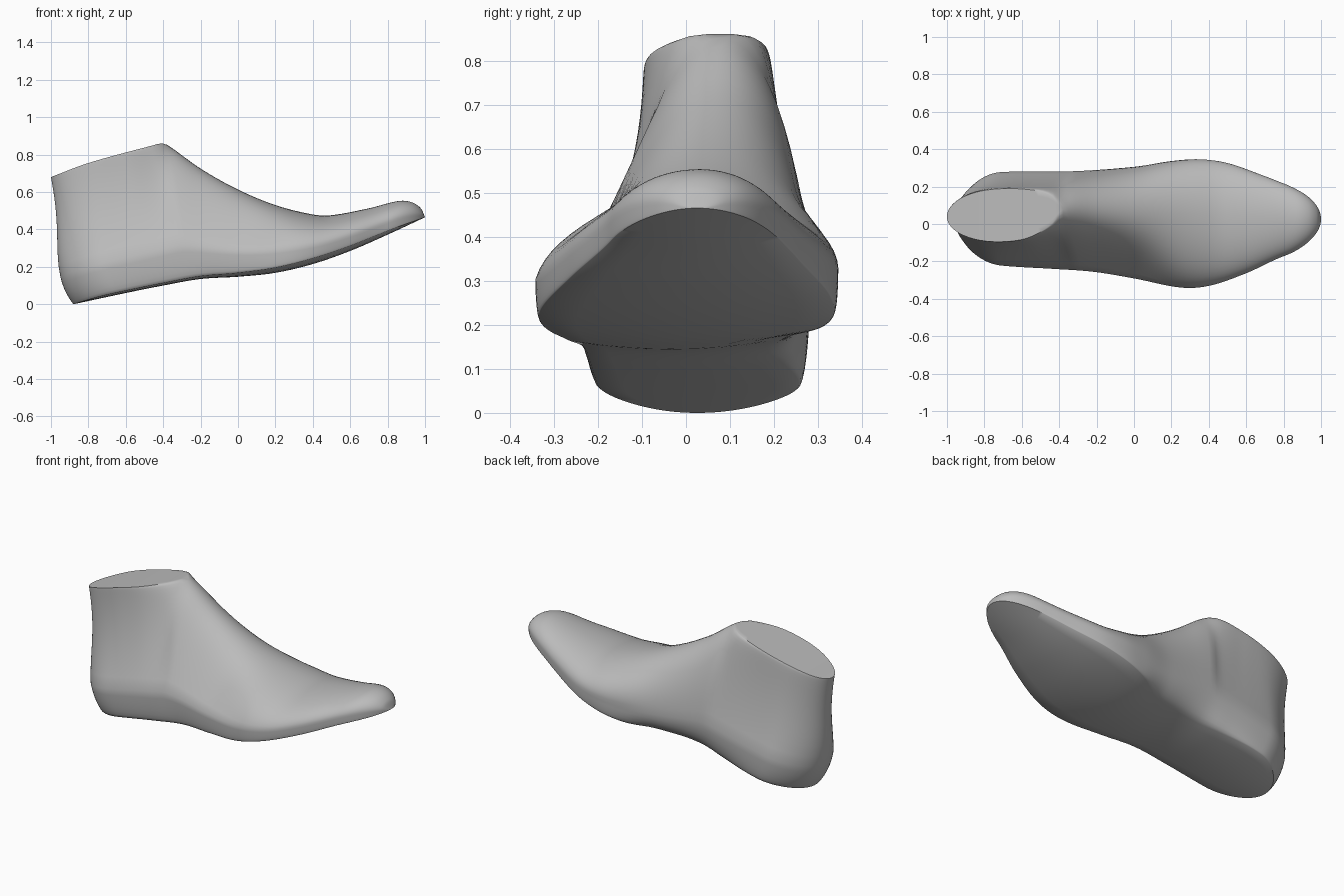
import bpy
import bmesh
from math import sin, cos, pi, sqrt

if "Cube" in bpy.data.objects:
    bpy.data.objects.remove(bpy.data.objects["Cube"], do_unlink=True)

STATIONS, SIDE, SPAN = 110, 14, 8
BACK, FRONT = -0.88, 1.0
AXIS = 0.025
PLATE = 0.142


def curve(*pts):
    """Smooth function through a few (position, value) points."""
    def slope(i):
        a, b = pts[max(i - 1, 0)], pts[min(i + 1, len(pts) - 1)]
        return (b[1] - a[1]) / (b[0] - a[0])

    def value(x):
        if x <= pts[0][0]:
            return pts[0][1]
        for i in range(len(pts) - 1):
            (x0, y0), (x1, y1) = pts[i], pts[i + 1]
            if x <= x1:
                w = x1 - x0
                t = (x - x0) / w
                h = t * t * (3 - 2 * t)
                bend = t * (1 - t) * w * ((1 - t) * slope(i) - t * slope(i + 1))
                return y0 + (y1 - y0) * h + bend
        return pts[-1][1]
    return value


# Side profiles: sole line, ridge line, and how far the ridge leans back
sole = curve((-.88, 0), (-.6, .06), (-.4, .1), (-.2, .135), (0, .147), (.2, .168),
             (.4, .215), (.6, .285), (.8, .372), (1, .465))
ridge = curve((-1, .68), (-.8, .755), (-.46, .848), (-.4, .86), (-.36, .84), (-.2, .725), (0, .613),
              (.2, .53), (.4, .48), (.5, .476), (.7, .513), (.86, .552), (.93, .545),
              (.98, .51), (1, .465))
lean = curve((-.88, -.12), (-.3, -.1), (.1, 0), (1, 0))
sole_lift = curve((-.88, .012), (-.2, .015), (.3, .03), (.7, .025), (1, .01))

# Plan outlines of the inner (+y) and outer (-y) sides
inner = curve((-.88, .25), (-.65, .278), (-.3, .282), (0, .305), (.2, .335), (.35, .345),
              (.5, .325), (.7, .255), (.85, .2), (1, .175))
outer = curve((-.88, -.19), (-.65, -.223), (-.4, -.24), (-.2, -.255), (0, -.29),
              (.25, -.34), (.4, -.33), (.6, -.262), (.8, -.172), (1, -.12))
inner_edge = curve((-.88, .9), (-.6, .9), (-.4, .76), (-.25, .62), (0, .64), (.18, .9),
                   (.35, .97), (1, .98))
outer_edge = curve((-.88, .9), (-.2, .92), (.2, .97), (1, .98))

# Fullness of the instep and toe, widest height, and centre of the ridge
inner_full = curve((-.3, .88), (0, 1), (.2, 1.06), (.6, 1), (1, .97))
outer_full = curve((-.3, .56), (0, .65), (.3, .92), (1, .98))
widest = curve((-.88, .22), (0, .27), (.3, .3), (1, .35))
crest = curve((-1, .04), (-.6, .052), (-.4, .078), (0, .06), (.5, .05), (1, AXIS))


def rounding(s):
    back = min(1, (s - BACK) / .22)
    toe = min(1, (FRONT - s) / .2)
    return sqrt(max(0, 1 - (1 - back) ** 2)) * sqrt(max(0, 1 - (1 - toe) ** 2))


def section(s):
    """Closed ring: sole, inner side, top, outer side."""
    top_x = s + lean(s)
    low, high = sole(s), ridge(top_x)
    rnd = rounding(s)
    lift = sole_lift(s) * rnd ** 2
    q = (top_x + .7) / .3
    open_top = sqrt(max(0, 1 - abs(q) ** 2.15))
    closing = (1 - open_top) ** .82 if q > 0 else 0
    middle = crest(top_x)
    tm = widest(s)
    bulge = -.42 * max(0, 1 - (s - BACK) / .5)

    def place(y, t):
        x = s + (top_x - s) * t + bulge * t * (1 - t) ** 3
        return (x, y, low + lift + (high - low - lift) * t)

    def side(outline, edge, full, cone, sign):
        wide = AXIS + (outline(s) - AXIS) * rnd
        foot = AXIS + (wide - AXIS) * edge(s)
        rim = middle + sign * PLATE * open_top
        r = cone + (full(s) - cone) * closing
        pts = []
        for i in range(SIDE // 2):
            a = pi / 2 * i / (SIDE // 2)
            pts.append(place(foot + (wide - foot) * sin(a), tm * (1 - cos(a))))
        for i in range(SIDE + 1):
            h = sin(pi / 2 * i / SIDE)
            f = (1 - r) * (1 - h) ** 2 + r * sqrt(max(0, 1 - h * h))
            pts.append(place(rim + (wide - rim) * f, tm + (1 - tm) * h))
        return pts

    left = side(inner, inner_edge, inner_full, .2, 1)
    right = side(outer, outer_edge, outer_full, .05, -1)
    across_top, across_sole = [], []
    for i in range(1, SPAN):
        k = i / SPAN
        across_top.append(place(left[-1][1] * (1 - k) + right[-1][1] * k, 1))
        y = right[0][1] * (1 - k) + left[0][1] * k
        across_sole.append((s, y, low + lift * (2 * k - 1) ** 2))
    return left + across_top + right[::-1] + across_sole


# Loft the rings from heel to toe, packed closer at both ends
bm = bmesh.new()
rings = []
for n in range(STATIONS + 1):
    s = BACK + (FRONT - BACK) * (1 - cos(pi * n / STATIONS)) / 2
    rings.append([bm.verts.new(p) for p in section(s)])
for a, b in zip(rings, rings[1:]):
    for i in range(len(a)):
        j = (i + 1) % len(a)
        bm.faces.new((a[i], a[j], b[j], b[i]))
bmesh.ops.remove_doubles(bm, verts=bm.verts, dist=.0004)
bmesh.ops.recalc_face_normals(bm, faces=bm.faces)
mesh = bpy.data.meshes.new("shoe_last")
bm.to_mesh(mesh)
bm.free()

# One plain grey over the whole form
grey = bpy.data.materials.new("plain grey")
grey.use_nodes = True
tone = (.5, .5, .5, 1)
grey.diffuse_color = tone
grey.node_tree.nodes["Principled BSDF"].inputs["Base Color"].default_value = tone
mesh.materials.append(grey)

last = bpy.data.objects.new("shoe_last", mesh)
bpy.context.collection.objects.link(last)
bpy.context.view_layer.objects.active = last
last.select_set(True)
bpy.ops.object.shade_smooth_by_angle(angle=.7)
